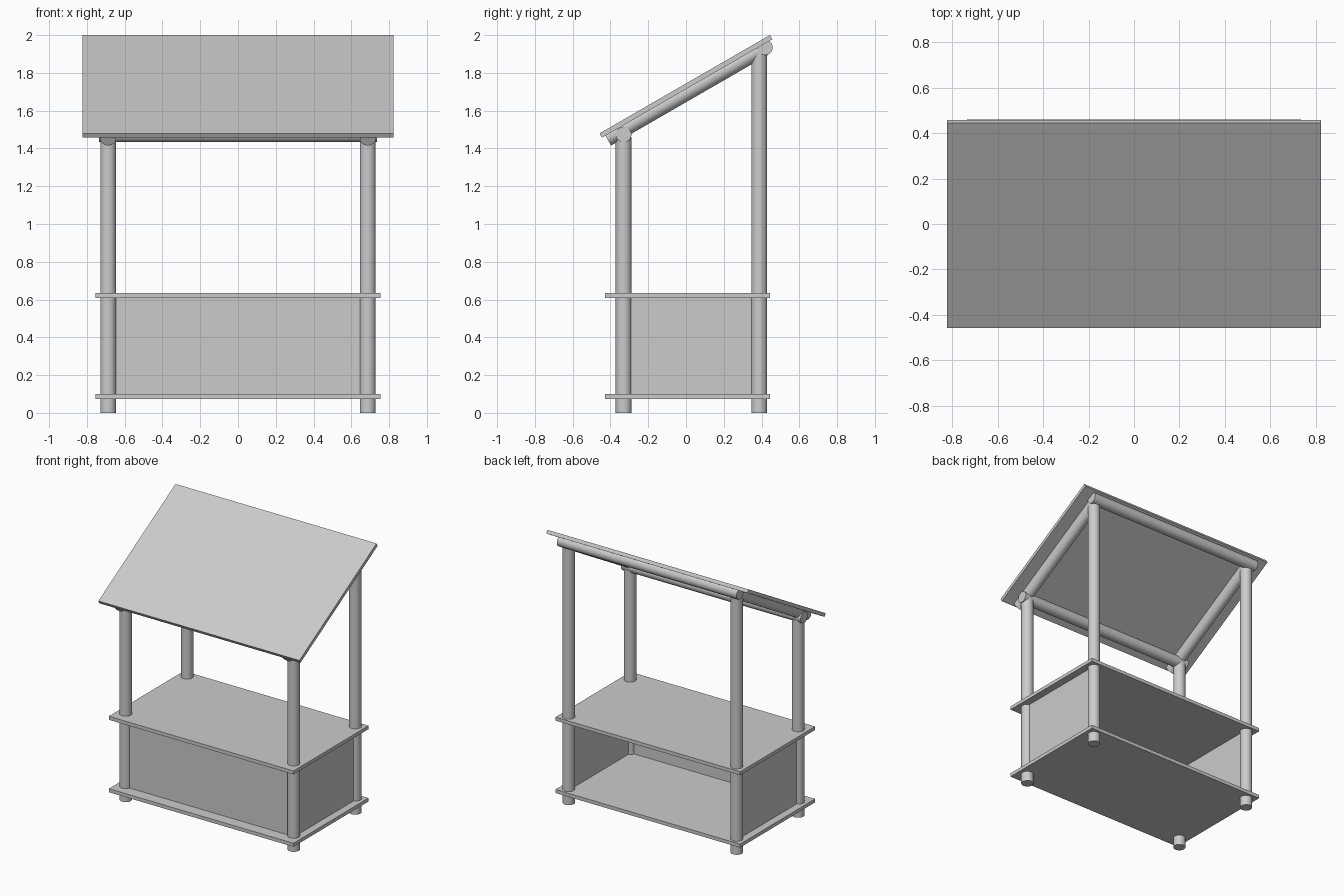
import bpy, math
from mathutils import Vector, Matrix

if "Cube" in bpy.data.objects:
    bpy.data.objects.remove(bpy.data.objects["Cube"])

R = 0.042                      # log radius
POST_X = 0.687
FRONT_Y, BACK_Y = -0.33, 0.388
SLOPE = math.radians(30)
ROOF_C = Vector((0, 0, 1.729))
ALONG = Vector((0, math.cos(SLOPE), math.sin(SLOPE)))
NORMAL = Vector((0, -math.sin(SLOPE), math.cos(SLOPE)))


def box(name, center, size, tilt=0):
    bpy.ops.mesh.primitive_cube_add(size=1, location=center)
    ob = bpy.context.object
    ob.name = name
    ob.scale = size
    ob.rotation_euler.x = tilt
    return ob


def log(name, a, b, r=R):
    a, b = Vector(a), Vector(b)
    d = b - a
    bpy.ops.mesh.primitive_cylinder_add(
        vertices=40, radius=r, depth=d.length, location=(a + b) / 2,
        rotation=d.to_track_quat('Z', 'Y').to_euler())
    ob = bpy.context.object
    ob.name = name
    bpy.ops.object.shade_smooth_by_angle(angle=math.radians(40))
    return ob


# Posts, rafters and side panels on both sides
mid_y = (FRONT_Y + BACK_Y) / 2
for side, label in ((-1, "left"), (1, "right")):
    x = side * POST_X
    log(f"front_post_{label}", (x, FRONT_Y, 0), (x, FRONT_Y, 1.46))
    log(f"back_post_{label}", (x, BACK_Y, 0), (x, BACK_Y, 1.91))
    base = ROOF_C - NORMAL * 0.031 + Vector((x, 0, 0))
    log(f"rafter_{label}", base - ALONG * 0.50, base + ALONG * 0.46)
    box(f"side_panel_{label}", (x, mid_y, 0.355), (0.025, BACK_Y - FRONT_Y, 0.52))

# Cross beams under the roof
log("front_beam", (-0.735, FRONT_Y, 1.474), (0.735, FRONT_Y, 1.474), 0.041)
log("back_beam", (-0.735, 0.418, 1.935), (0.735, 0.418, 1.935), 0.041)

# Front panel, counter and lower shelf (back stays open)
box("front_panel", (0, FRONT_Y, 0.355), (2 * POST_X, 0.025, 0.52))
box("counter_top", (0, 0.008, 0.622), (1.51, 0.876, 0.026))
box("lower_shelf", (0, 0.008, 0.087), (1.51, 0.876, 0.026))

# Sloping roof board
box("roof", ROOF_C, (1.644, 1.041, 0.026), SLOPE)
